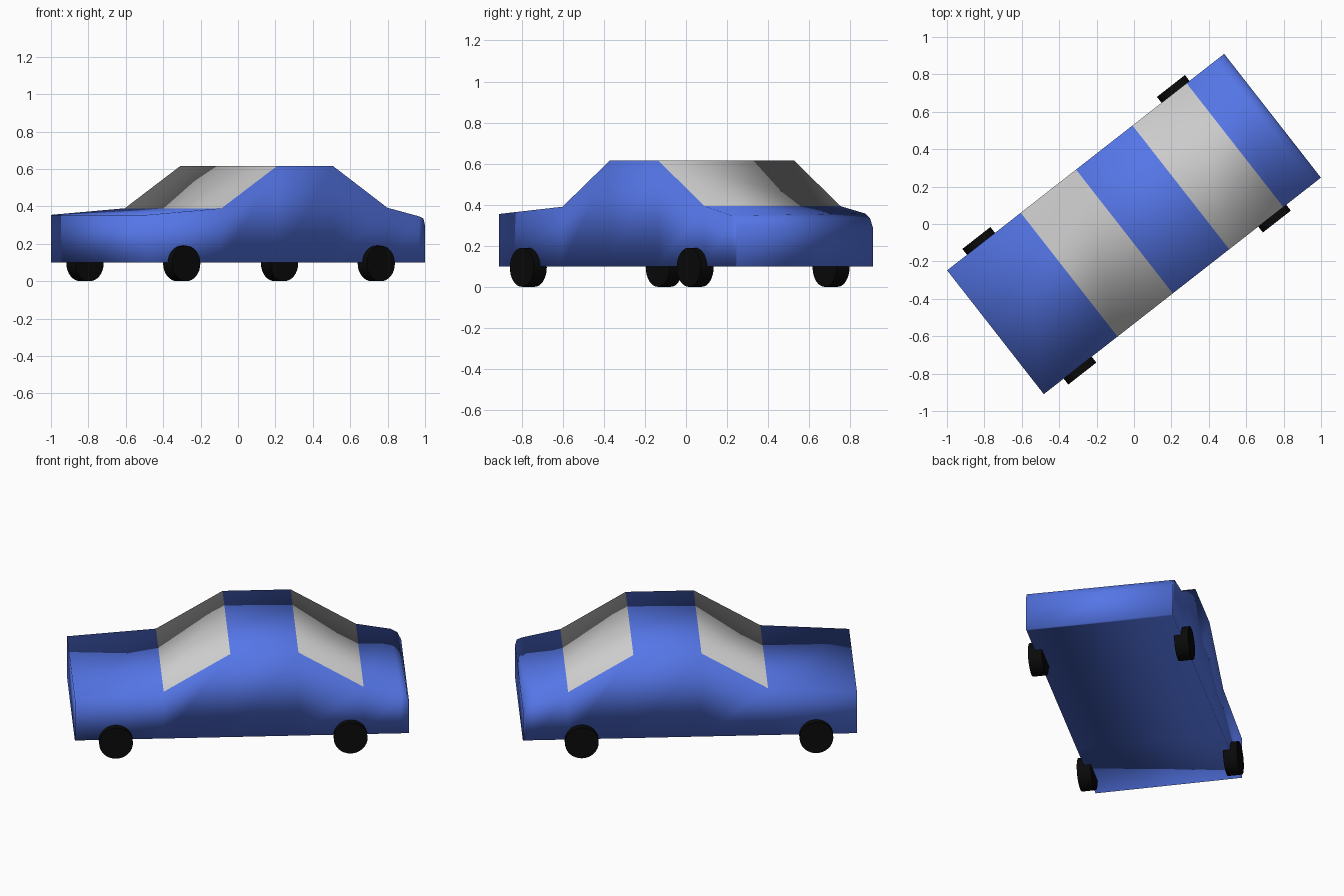
import bpy, bmesh
from math import radians, pi
from mathutils import Matrix

if "Cube" in bpy.data.objects:
    bpy.data.objects.remove(bpy.data.objects["Cube"])

HALF_W, FLOOR = 0.42, 0.10
TURN = Matrix.Rotation(radians(38), 4, 'Z')   # car stands diagonally, nose towards -x


def material(name, rgb):
    m = bpy.data.materials.new(name)
    m.diffuse_color = (*rgb, 1)
    m.use_nodes = True
    m.node_tree.nodes["Principled BSDF"].inputs["Base Color"].default_value = m.diffuse_color
    return m


def finish(name, bm, mats):
    bmesh.ops.recalc_face_normals(bm, faces=bm.faces)
    bm.transform(TURN)
    me = bpy.data.meshes.new(name)
    bm.to_mesh(me)
    bm.free()
    for m in mats:
        me.materials.append(m)
    ob = bpy.data.objects.new(name, me)
    bpy.context.collection.objects.link(ob)
    return ob


blue = material("blue_paint", (0.09, 0.18, 0.8))
grey = material("grey_glass", (0.6, 0.6, 0.6))
black = material("black_rubber", (0.003, 0.003, 0.003))

# Upper outline, nose to tail; the tail corner is rounder on the left side
front = [(-0.94, 0.355), (-0.44, 0.39), (-0.065, 0.615), (0.318, 0.615), (0.685, 0.393)]
right = front + [(0.90, 0.347), (0.93, 0.335), (0.94, 0.30)]
left = front + [(0.88, 0.357), (0.918, 0.335), (0.94, 0.29)]

# Body: four-point rings bridged along the length, screens marked by material
bm = bmesh.new()
rings = []
for (ur, zr), (ul, zl) in zip(right, left):
    rings.append([bm.verts.new(p) for p in (
        (ur, -HALF_W, FLOOR), (ur, -HALF_W, zr), (ul, HALF_W, zl), (ul, HALF_W, FLOOR))])
for i, (a, b) in enumerate(zip(rings, rings[1:])):
    for k in range(4):
        n = (k + 1) % 4
        f = bm.faces.new((a[k], a[n], b[n], b[k]))
        if k == 1 and i in (1, 3):
            f.material_index = 1
bm.faces.new(rings[0])
bm.faces.new(rings[-1])
for f in bm.faces:
    f.smooth = True
finish("car_body", bm, [blue, grey])

# Wheels: plain cylinders half sunk into the body sides
for end, u in (("front", -0.71), ("rear", 0.61)):
    for side, v in (("left", HALF_W), ("right", -HALF_W)):
        bm = bmesh.new()
        bmesh.ops.create_cone(bm, cap_ends=True, segments=32, radius1=0.095,
                              radius2=0.095, depth=0.08,
                              matrix=Matrix.Translation((u, v, 0.095)) @ Matrix.Rotation(pi / 2, 4, 'X'))
        for f in bm.faces:
            f.smooth = len(f.verts) == 4
        ob = finish(f"{end}_{side}_wheel", bm, [black])
        for e in ob.data.edges:
            e.use_edge_sharp = False
        bpy.context.view_layer.objects.active = ob
        ob.select_set(True)
        bpy.ops.object.shade_smooth_by_angle(angle=radians(40))
        ob.select_set(False)
